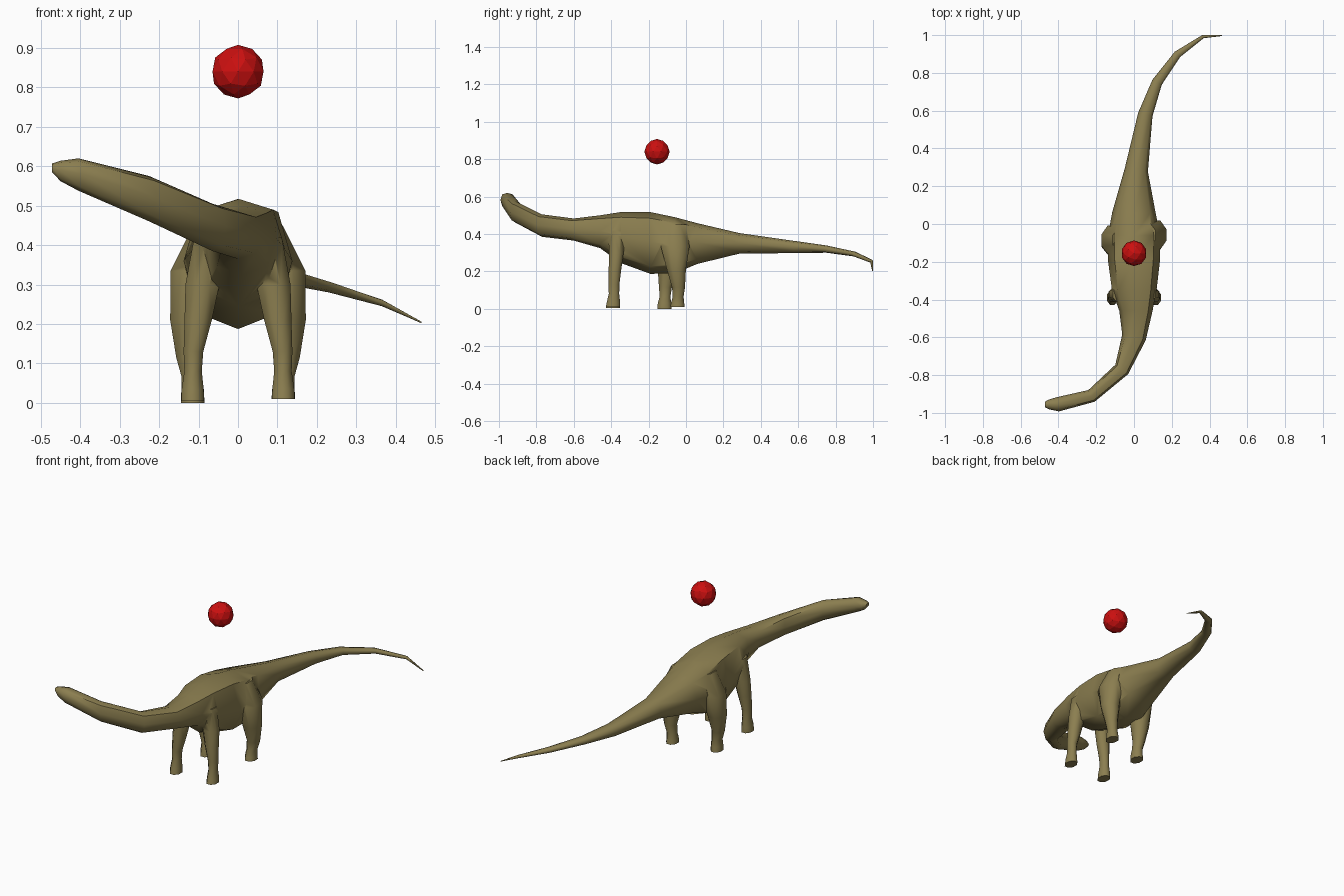
import bpy, bmesh, math
from mathutils import Vector

if "Cube" in bpy.data.objects:
    bpy.data.objects.remove(bpy.data.objects["Cube"])


def material(name, rgb):
    m = bpy.data.materials.new(name)
    m.diffuse_color = (*rgb, 1)
    m.use_nodes = True
    m.node_tree.nodes["Principled BSDF"].inputs["Base Color"].default_value = m.diffuse_color
    return m


olive = material("olive_skin", (0.26, 0.21, 0.08))
red = material("red", (0.6, 0.005, 0.005))


def loft(name, rings):
    """Skin a list of equal-length point rings and cap both ends."""
    bm = bmesh.new()
    rows = [[bm.verts.new(p) for p in ring] for ring in rings]
    n = len(rows[0])
    for a, b in zip(rows, rows[1:]):
        for i in range(n):
            j = (i + 1) % n
            bm.faces.new((a[i], a[j], b[j], b[i]))
    bm.faces.new(rows[0])
    bm.faces.new(rows[-1])
    bmesh.ops.recalc_face_normals(bm, faces=bm.faces)
    me = bpy.data.meshes.new(name)
    bm.to_mesh(me)
    bm.free()
    me.materials.append(olive)
    ob = bpy.data.objects.new(name, me)
    bpy.context.collection.objects.link(ob)
    return ob


# Head, neck, torso and tail: x, y, top z, bottom z, half width
spine = [
    (-.472, -.955, .607, .585, .014),
    (-.450, -.955, .614, .562, .026),
    (-.405, -.955, .620, .538, .038),
    (-.225, -.910, .575, .460, .035),
    (-.065, -.770, .505, .385, .042),
    (.000, -.600, .483, .365, .064),
    (.010, -.460, .500, .325, .088),
    (.002, -.350, .517, .245, .118),
    (.000, -.190, .517, .187, .138),
    (.000, -.060, .490, .190, .138),
    (.000, .060, .458, .240, .115),
    (.012, .285, .405, .295, .062),
    (.060, .580, .363, .298, .039),
    (.122, .750, .339, .300, .028),
    (.230, .898, .307, .280, .020),
    (.365, .992, .262, .245, .009),
    (.465, .998, .206, .202, .003),
]
section = [(0, 1), (.74, .8), (1, .05), (.72, -.76), (0, -1),
           (-.72, -.76), (-1, .05), (-.74, .8)]
rings = []
for k, (x, y, top, bot, hw) in enumerate(spine):
    a, b = spine[max(k - 1, 0)], spine[min(k + 1, len(spine) - 1)]
    t = Vector((b[0] - a[0], b[1] - a[1])).normalized()
    mid, hh = (top + bot) / 2, (top - bot) / 2
    rings.append([(x + t.y * u * hw, y - t.x * u * hw, mid + v * hh)
                  for u, v in section])
body = loft("sauropod_body", rings)


# Legs: x, y, z, half width, half length from foot to shoulder or hip
def leg(name, side, rows):
    rings = []
    for x, y, z, rx, ry in rows:
        rings.append([(side * x + rx * 1.04 * math.cos(math.tau * (i + .5) / 8),
                       y + ry * 1.04 * math.sin(math.tau * (i + .5) / 8), z)
                      for i in range(8)])
    return loft(name, rings)


def front_rows(z0):
    return [(.115, -.390, z0, .030, .040), (.115, -.388, .035, .029, .037),
            (.114, -.385, .080, .023, .029), (.113, -.385, .130, .026, .030),
            (.101, -.380, .210, .036, .035), (.090, -.372, .300, .045, .040),
            (.068, -.370, .420, .045, .050)]


def hind_rows(z0, foot_y, thigh_y):
    return [(.115, foot_y, z0, .031, .040), (.115, foot_y, .030, .030, .037),
            (.117, foot_y + .003, .065, .027, .030),
            (.125, foot_y + .005, .115, .033, .036),
            (.124, (foot_y + thigh_y) / 2, .210, .050, .053),
            (.117, thigh_y, .335, .056, .080),
            (.070, thigh_y, .450, .045, .062)]


legs = [leg("front_leg_right", 1, front_rows(.010)),
        leg("front_leg_left", -1, front_rows(.005)),
        leg("hind_leg_right", 1, hind_rows(.010, -.045, -.058)),
        leg("hind_leg_left", -1, hind_rows(.0, -.115, -.085))]

# Merge the legs into one skin with the body
bpy.context.view_layer.objects.active = body
body.select_set(True)
for ob in legs:
    mod = body.modifiers.new("join_leg", "BOOLEAN")
    mod.operation = "UNION"
    mod.solver = "EXACT"
    mod.object = ob
    bpy.ops.object.modifier_apply(modifier=mod.name)
    bpy.data.objects.remove(ob)
bpy.ops.object.shade_smooth_by_angle(angle=math.radians(55))

# Faceted red ball floating above the back
bpy.ops.mesh.primitive_ico_sphere_add(subdivisions=2, radius=.068,
                                      location=(0, -.155, .84))
ball = bpy.context.object
ball.name = "floating_ball"
ball.data.materials.append(red)
